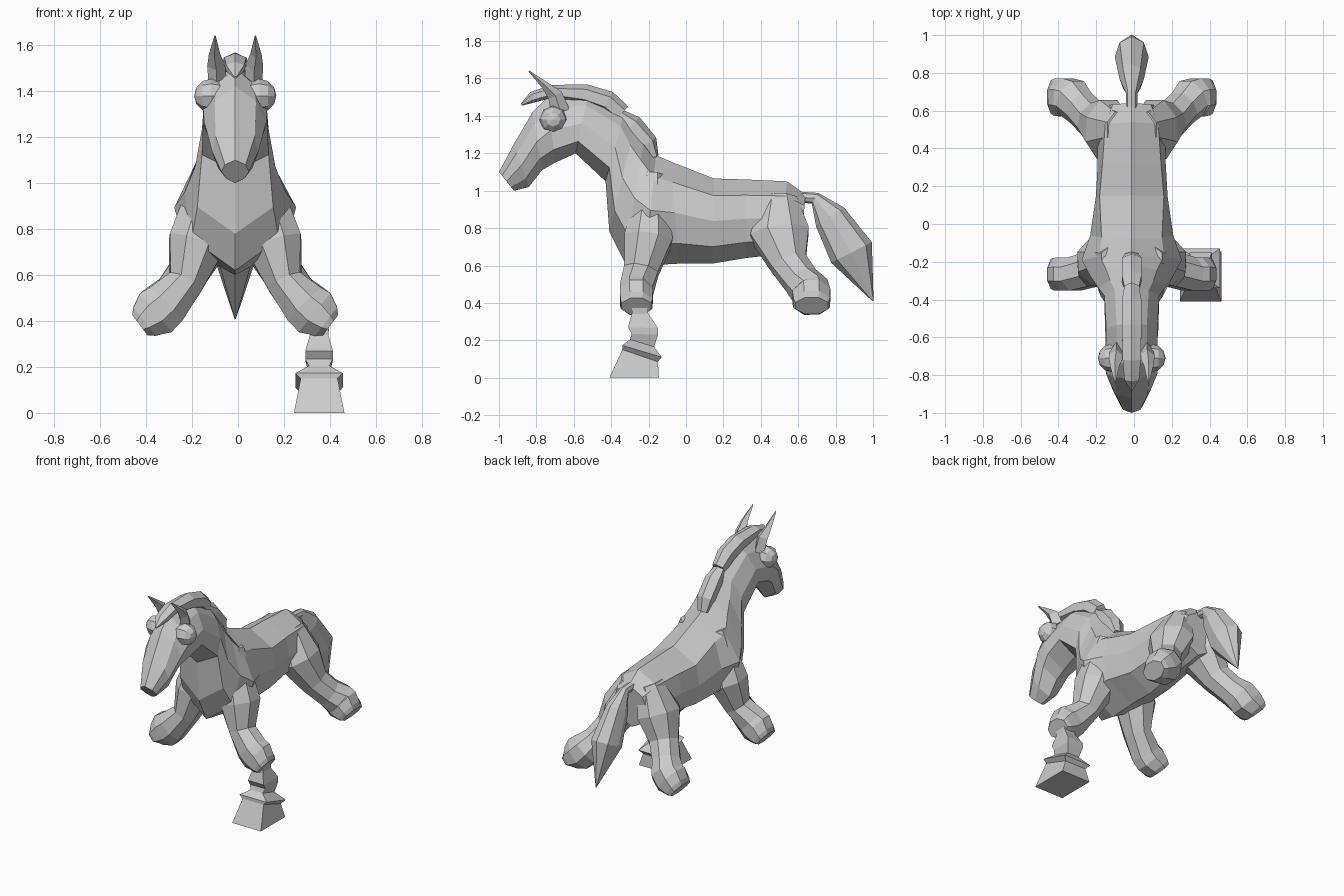
import bpy, bmesh, math
from mathutils import Vector, Matrix

X_SHIFT = -0.012  # the single finished foot makes the bounds slightly lopsided
X, Y = Vector((1, 0, 0)), Vector((0, 1, 0))


def make_object(name, bm, mirror=False):
    bmesh.ops.recalc_face_normals(bm, faces=bm.faces)
    mesh = bpy.data.meshes.new(name)
    bm.to_mesh(mesh)
    bm.free()
    ob = bpy.data.objects.new(name, mesh)
    ob.location.x = X_SHIFT
    bpy.context.collection.objects.link(ob)
    if mirror:
        m = ob.modifiers.new("Mirror", 'MIRROR')
        m.use_mirror_merge = False
    return ob


def loft(name, rings, mirror=False):
    bm = bmesh.new()
    rows = [[bm.verts.new(p) for p in ring] for ring in rings]
    n = len(rows[0])
    for a, b in zip(rows, rows[1:]):
        for i in range(n):
            j = (i + 1) % n
            bm.faces.new((a[i], a[j], b[j], b[i]))
    bm.faces.new(rows[0])
    bm.faces.new(rows[-1])
    return make_object(name, bm, mirror)


def tube(name, path, side, n, phase, mirror=False):
    """Loft along (x, y, z, half size along side, half size across)."""
    pts = [Vector(p[:3]) for p in path]
    rings = []
    for k, p in enumerate(path):
        t = pts[min(k + 1, len(pts) - 1)] - pts[max(k - 1, 0)]
        v = t.cross(side).normalized()
        u = v.cross(t).normalized()
        u = u if u.dot(side) > 0 else -u
        rings.append([pts[k] + u * p[3] * math.cos(a) + v * p[4] * math.sin(a)
                      for a in (phase + i * math.tau / n for i in range(n))])
    return loft(name, rings, mirror)


def body_ring(ty, tz, by, bz, w1, w2, w3):
    top, bot = Vector((0, ty, tz)), Vector((0, by, bz))
    half = [(0.2, w1), (0.5, w2), (0.8, w3)]
    right = [top.lerp(bot, f) + X * w for f, w in half]
    left = [top.lerp(bot, f) - X * w for f, w in reversed(half)]
    return [top] + right + [bot] + left


# body, neck and head: top y z, bottom y z, upper / middle / lower half width
loft("body_neck_head", [body_ring(*r) for r in (
    (0.64, 0.98, 0.61, 0.68, 0.10, 0.13, 0.11),
    (0.54, 1.05, 0.50, 0.66, 0.14, 0.18, 0.16),
    (0.32, 1.06, 0.32, 0.64, 0.155, 0.18, 0.15),
    (0.15, 1.065, 0.14, 0.61, 0.17, 0.19, 0.16),
    (-0.08, 1.155, -0.04, 0.61, 0.16, 0.22, 0.19),
    (-0.16, 1.19, -0.22, 0.60, 0.17, 0.265, 0.22),
    (-0.22, 1.30, -0.33, 0.62, 0.135, 0.22, 0.19),
    (-0.27, 1.36, -0.41, 0.78, 0.115, 0.175, 0.165),
    (-0.33, 1.42, -0.43, 1.05, 0.09, 0.145, 0.145),
    (-0.52, 1.52, -0.59, 1.20, 0.08, 0.135, 0.14),
    (-0.74, 1.50, -0.70, 1.15, 0.08, 0.14, 0.125),
    (-0.82, 1.42, -0.77, 1.11, 0.09, 0.135, 0.10),
    (-0.92, 1.25, -0.84, 1.02, 0.085, 0.10, 0.075),
    (-1.00, 1.10, -0.92, 1.00, 0.045, 0.06, 0.04))])

# legs: shoulder or hip down to the blocky knee
OCT = math.pi / 8
tube("front_upper_leg", [
    (0.08, -0.18, 1.08, 0.07, 0.09),
    (0.165, -0.20, 0.745, 0.14, 0.135),
    (0.215, -0.24, 0.57, 0.10, 0.085),
    (0.305, -0.265, 0.47, 0.095, 0.11),
    (0.345, -0.265, 0.437, 0.095, 0.118),
    (0.395, -0.265, 0.397, 0.093, 0.085),
    (0.415, -0.265, 0.382, 0.085, 0.06)], Y, 8, OCT, True)
tube("hind_upper_leg", [
    (0.06, 0.50, 0.96, 0.10, 0.08),
    (0.13, 0.50, 0.77, 0.17, 0.13),
    (0.205, 0.55, 0.61, 0.105, 0.095),
    (0.27, 0.615, 0.52, 0.10, 0.09),
    (0.315, 0.665, 0.465, 0.11, 0.112),
    (0.345, 0.67, 0.437, 0.11, 0.118),
    (0.395, 0.672, 0.40, 0.105, 0.085),
    (0.415, 0.672, 0.385, 0.095, 0.06)], Y, 8, OCT, True)


def foot_ring(hx, fy, fz, ky, kz, cx=0.365):
    return [(cx - hx, fy, fz), (cx + hx, fy, fz), (cx + hx, ky, kz), (cx - hx, ky, kz)]


# the one finished pastern and hoof
loft("front_pastern_hoof", [foot_ring(*r) for r in (
    (0.045, -0.29, 0.40, -0.21, 0.38),
    (0.040, -0.29, 0.34, -0.20, 0.34),
    (0.060, -0.31, 0.27, -0.15, 0.265),
    (0.060, -0.29, 0.235, -0.15, 0.23),
    (0.045, -0.30, 0.205, -0.17, 0.165),
    (0.103, -0.34, 0.173, -0.13, 0.11),
    (0.080, -0.34, 0.150, -0.15, 0.085),
    (0.110, -0.41, 0.0, -0.145, 0.0))])

# tail
HEX = math.pi / 6
tube("tail", [
    (0, 0.60, 0.965, 0.03, 0.03), (0, 0.69, 0.96, 0.03, 0.033),
    (0, 0.77, 0.86, 0.065, 0.09), (0, 0.885, 0.67, 0.09, 0.122),
    (0, 1.0, 0.41, 0.003, 0.003)], X, 8, 0)

# mane: forelock and crest, then a lower clump
tube("mane_crest", [
    (0, -0.88, 1.46, 0.006, 0.006), (0, -0.82, 1.50, 0.045, 0.03),
    (0, -0.72, 1.53, 0.055, 0.035), (0, -0.54, 1.515, 0.06, 0.055),
    (0, -0.42, 1.475, 0.06, 0.06), (0, -0.345, 1.41, 0.045, 0.055)], X, 6, HEX)
tube("mane_lower", [
    (0, -0.36, 1.41, 0.04, 0.03), (0, -0.29, 1.35, 0.06, 0.06),
    (0, -0.20, 1.255, 0.06, 0.05), (0, -0.165, 1.18, 0.04, 0.02)], X, 6, HEX)

# ears
tube("ear", [
    (0.08, -0.67, 1.42, 0.035, 0.05), (0.082, -0.70, 1.51, 0.04, 0.04),
    (0.09, -0.75, 1.56, 0.025, 0.022),
    (0.088, -0.84, 1.64, 0.003, 0.003)], X, 4, 0, True)

# eyes
eye = bmesh.new()
bmesh.ops.create_uvsphere(eye, u_segments=8, v_segments=6, radius=0.074,
                          matrix=Matrix.Translation((0.105, -0.71, 1.38))
                          @ Matrix.Rotation(math.pi / 2, 4, 'Y'))
make_object("eye", eye, True)
